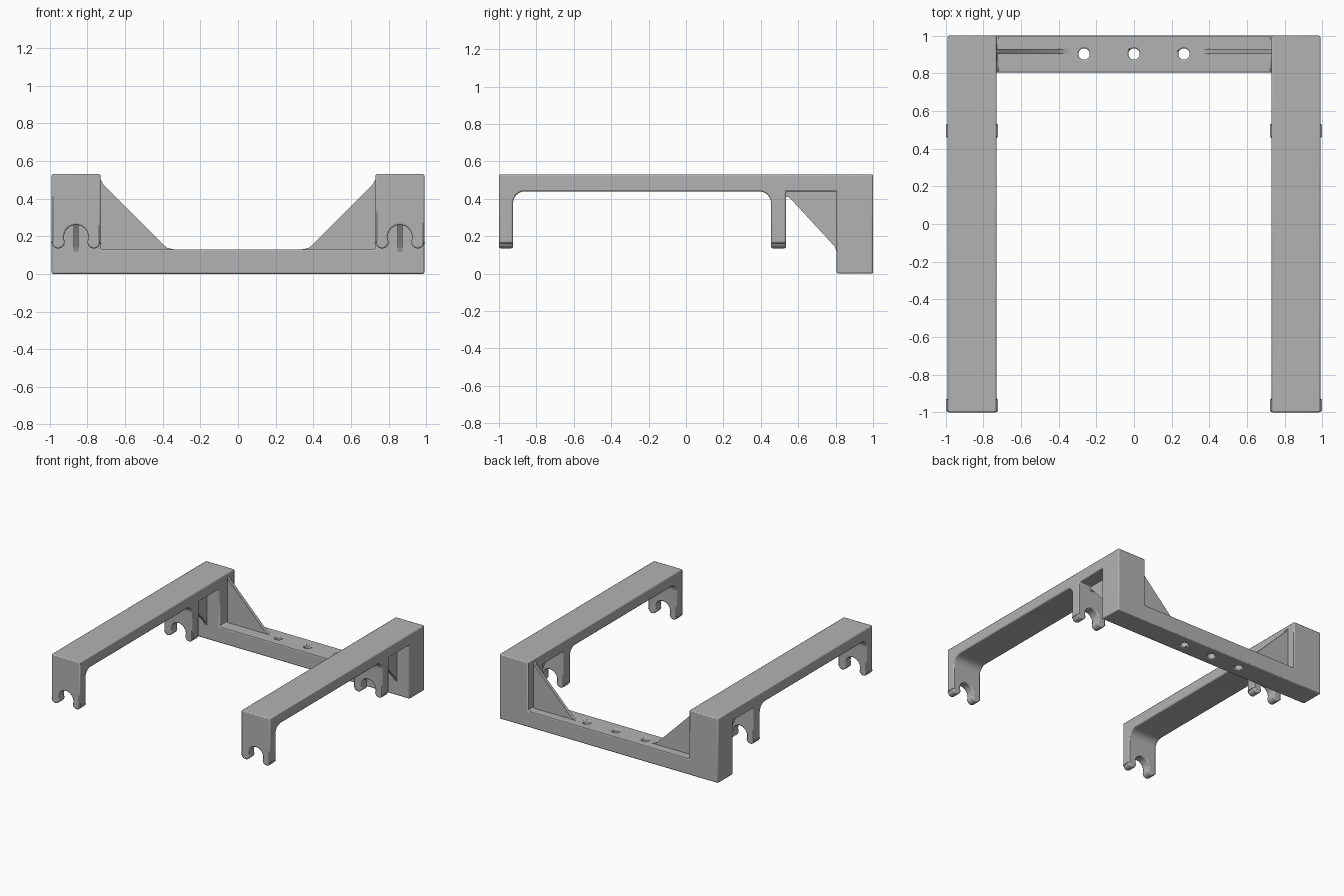
import bpy, bmesh, math

cube = bpy.data.objects.get("Cube")
if cube:
    bpy.data.objects.remove(cube, do_unlink=True)

grey = bpy.data.materials.new("plain_grey")
grey.use_nodes = True
GREY = (0.45, 0.45, 0.45, 1)
grey.diffuse_color = GREY
grey.node_tree.nodes["Principled BSDF"].inputs["Base Color"].default_value = GREY


def arc(cx, cz, r, start, end, steps):
    """Points on an arc, angles in degrees."""
    angles = [math.radians(start + (end - start) * i / steps) for i in range(steps + 1)]
    return [(cx + r * math.cos(a), cz + r * math.sin(a)) for a in angles]


def prism(name, outline, axis, low, high):
    """Extrude a 2D outline along x, y or z between low and high."""
    place = {"x": lambda u, v, d: (d, u, v),
             "y": lambda u, v, d: (u, d, v),
             "z": lambda u, v, d: (u, v, d)}[axis]
    bm = bmesh.new()
    near = [bm.verts.new(place(u, v, low)) for u, v in outline]
    far = [bm.verts.new(place(u, v, high)) for u, v in outline]
    bm.faces.new(near)
    bm.faces.new(far)
    for i in range(len(near)):
        j = (i + 1) % len(near)
        bm.faces.new((near[i], near[j], far[j], far[i]))
    bmesh.ops.recalc_face_normals(bm, faces=bm.faces)
    mesh = bpy.data.meshes.new(name)
    bm.to_mesh(mesh)
    bm.free()
    mesh.materials.append(grey)
    ob = bpy.data.objects.new(name, mesh)
    bpy.context.collection.objects.link(ob)
    return ob


def combine(ob, other, operation):
    """Apply a boolean and discard the helper."""
    mod = ob.modifiers.new(operation, "BOOLEAN")
    mod.operation, mod.solver, mod.object = operation, "EXACT", other
    graph = bpy.context.evaluated_depsgraph_get()
    mesh = bpy.data.meshes.new_from_object(ob.evaluated_get(graph))
    ob.modifiers.clear()
    ob.data = mesh
    bpy.data.objects.remove(other, do_unlink=True)


# Key sizes
INNER, OUTER = 0.73, 0.99
MID = (INNER + OUTER) / 2
TOP, UNDER, HOOK, BAR = 0.53, 0.44, 0.135, 0.13
POST = 0.805

# Side outline: front hook, long arm, rear hook and post
side = [(-1, TOP), (-1, HOOK), (-0.925, HOOK)]
side += arc(-0.86, UNDER - 0.065, 0.065, 180, 90, 8)
side += arc(0.39, UNDER - 0.065, 0.065, 90, 0, 8)
side += [(0.455, HOOK), (0.535, HOOK), (0.535, UNDER), (POST, UNDER),
         (POST, 0), (1, 0), (1, TOP)]

# Clip opening with rounded prong tips
half = [(-0.15, 0.1), (-0.15, 0.164)] + arc(-0.095, 0.17, 0.035, 190, 355, 10)
clip = half + arc(0, 0.195, 0.065, 200, -20, 18) + [(-u, v) for u, v in reversed(half)]

# Crossbar with the two arms merged into it
frame = prism("frame", [(-MID, 0), (MID, 0), (MID, BAR), (-MID, BAR)], "y", POST, 1)
for s in (-1, 1):
    arm = prism("arm", side, "x", *sorted((s * INNER, s * OUTER)))
    cutter = prism("clip_cutter", [(s * MID + u, v) for u, v in clip], "y", -1.1, 0.65)
    combine(arm, cutter, "DIFFERENCE")
    combine(frame, arm, "UNION")

# Screw holes
for x in (-0.265, 0, 0.265):
    hole = prism("hole_cutter", arc(x, 0.903, 0.03, 0, 345, 23), "z", -0.1, 0.3)
    combine(frame, hole, "DIFFERENCE")

# Clean flat areas, then soften the edges
bm = bmesh.new()
bm.from_mesh(frame.data)
bmesh.ops.remove_doubles(bm, verts=bm.verts, dist=0.0001)
bmesh.ops.dissolve_limit(bm, angle_limit=math.radians(1), verts=bm.verts, edges=bm.edges)
bm.to_mesh(frame.data)
bm.free()
bevel = frame.modifiers.new("soft_edges", "BEVEL")
bevel.width, bevel.segments = 0.008, 2
bevel.limit_method, bevel.angle_limit = "ANGLE", math.radians(35)
bevel.use_clamp_overlap = False

# Thin triangular ribs bracing each post
parts = [frame]
cross_rib = [(0.75, 0.1), (0.75, 0.515), (0.732, 0.505), (0.715, 0.475),
             (0.4, 0.158), (0.375, 0.138), (0.34, 0.13), (0.34, 0.1)]
arm_rib = [(0.82, 0.46), (0.52, 0.46), (0.52, 0.39), (0.537, 0.41), (0.55, 0.41),
           (0.795, 0.145), (0.805, 0.115), (0.82, 0.115)]
for s, label in ((-1, "right"), (1, "left")):
    parts.append(prism(label + "_crossbar_rib", [(s * u, v) for u, v in cross_rib],
                       "y", 0.904, 0.93))
    parts.append(prism(label + "_arm_rib", arm_rib, "x", s * MID - 0.014, s * MID + 0.014))

bpy.ops.object.select_all(action="DESELECT")
for ob in parts:
    ob.select_set(True)
bpy.context.view_layer.objects.active = frame
bpy.ops.object.shade_smooth_by_angle(angle=math.radians(35))
